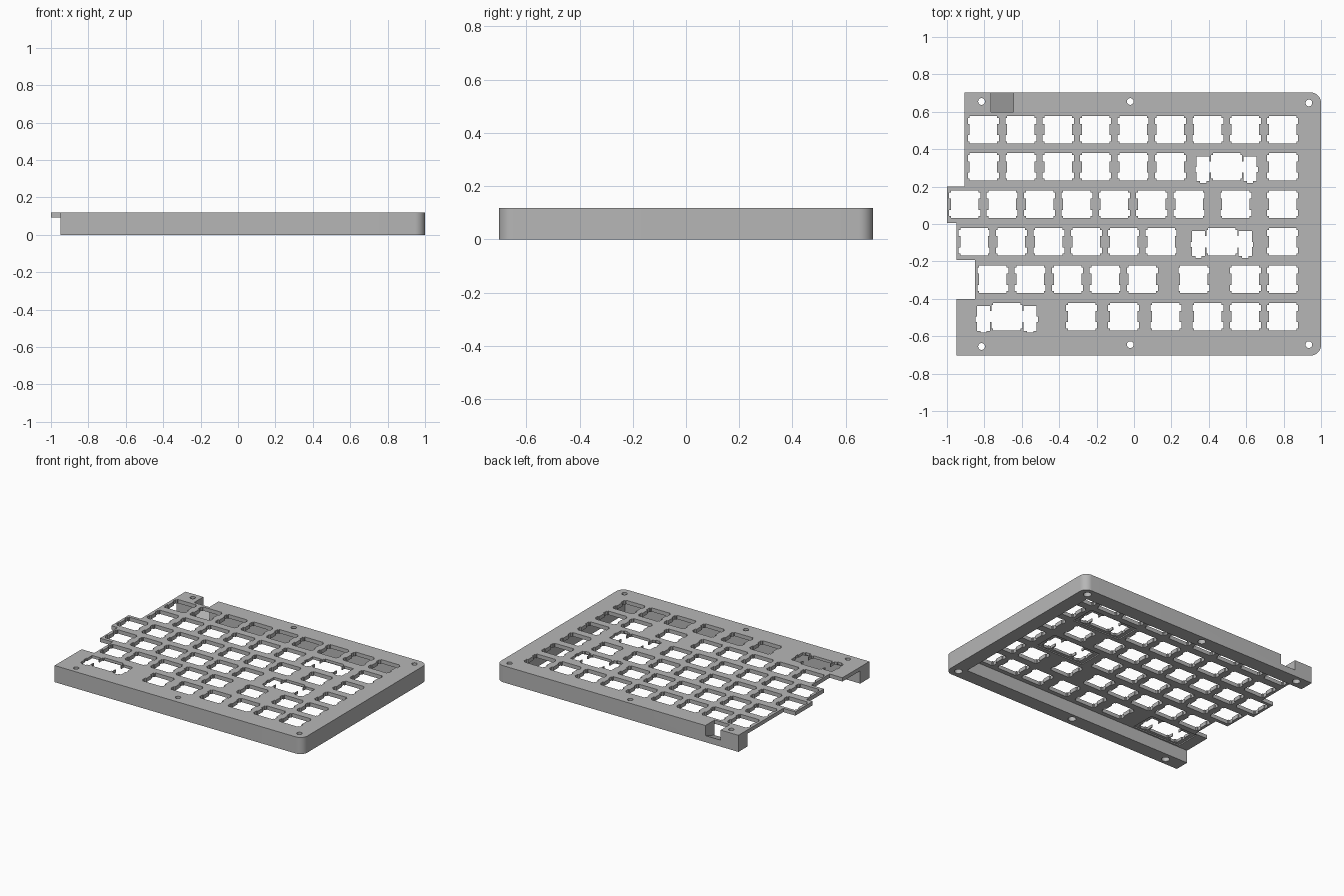
import bpy, bmesh, math
from mathutils import Matrix

cube = bpy.data.objects.get("Cube")
if cube:
    bpy.data.objects.remove(cube, do_unlink=True)

TOP, PLATE_BOTTOM, WALL_INNER = 0.118, 0.091, 0.6

grey = bpy.data.materials.new("plain_grey")
grey.use_nodes = True
grey.diffuse_color = (0.47, 0.47, 0.47, 1)
grey.node_tree.nodes["Principled BSDF"].inputs["Base Color"].default_value = grey.diffuse_color


def prism(bm, points, low, high):
    """Extrude a closed xy outline from low to high."""
    face = bm.faces.new([bm.verts.new((x, y, low)) for x, y in points])
    geom = bmesh.ops.extrude_face_region(bm, geom=[face])["geom"]
    verts = [g for g in geom if isinstance(g, bmesh.types.BMVert)]
    bmesh.ops.translate(bm, verts=verts, vec=(0, 0, high - low))


def box(x0, x1, y0, y1):
    return [(x0, y0), (x1, y0), (x1, y1), (x0, y1)]


def circle(x, y, r, n=24):
    return [(x + r * math.cos(i * math.tau / n), y + r * math.sin(i * math.tau / n))
            for i in range(n)]


def arc(x, y, r, start, n=10):
    return [(x + r * math.cos(math.radians(start + 90 * i / n)),
             y + r * math.sin(math.radians(start + 90 * i / n))) for i in range(n + 1)]


def mirrored(half):
    return half + [(-x, y) for x, y in reversed(half)]


def finish(name, bm):
    bmesh.ops.recalc_face_normals(bm, faces=bm.faces)
    mesh = bpy.data.meshes.new(name)
    bm.to_mesh(mesh)
    bm.free()
    mesh.materials.append(grey)
    obj = bpy.data.objects.new(name, mesh)
    bpy.context.collection.objects.link(obj)
    return obj


def cut(target, bm):
    """Subtract the solids in bm from target and discard them."""
    cutter = finish("cutter", bm)
    cutter.hide_render = True
    mod = target.modifiers.new("cut", "BOOLEAN")
    mod.operation, mod.solver, mod.object = "DIFFERENCE", "EXACT", cutter
    bpy.context.view_layer.objects.active = target
    bpy.ops.object.modifier_apply(modifier=mod.name)
    bpy.data.objects.remove(cutter, do_unlink=True)


# Body outline: stepped left edge, rounded right corners
R = 0.055
outline = [(-0.95, -0.703)] + arc(1 - R, -0.703 + R, R, -90) + arc(1 - R, 0.703 - R, R, 0)
outline += [(-0.905, 0.703), (-0.905, 0.2), (-1, 0.2), (-1, 0.005), (-0.95, 0.005),
            (-0.95, -0.193), (-0.85, -0.193), (-0.85, -0.4), (-0.95, -0.4)]
bm = bmesh.new()
prism(bm, outline, 0, TOP)
body = finish("keyboard_plate", bm)

# Hollow underside, open on the left
bm = bmesh.new()
prism(bm, box(-1.2, 0.9, -WALL_INNER, WALL_INNER), -0.1, PLATE_BOTTOM)
cut(body, bm)

# Switch cut-out, and wide-key cut-out with stabiliser wings
H, N = 0.0735, 0.083
upper = [(H, H), (H, 0.063), (N, 0.063), (N, 0.03)]
lower = [(x, -y) for x, y in reversed(upper)]
wing = [(0.09, 0.03), (0.09, 0.057), (0.16, 0.057), (0.16, 0), (0.167, 0), (0.167, -0.028),
        (0.16, -0.028), (0.16, -0.076), (0.142, -0.076), (0.142, -0.086), (0.108, -0.086),
        (0.108, -0.076), (0.09, -0.076), (0.09, -0.03)]
switch_hole = mirrored(upper + [(H, 0.03), (H, -0.03)] + lower)
wide_hole = mirrored(upper + wing + lower)

# Rows from back to front: first x and count of the regular run, then the odd keys
rows = [(-0.805, 8, []), (-0.805, 6, []), (-0.905, 7, [0.545]), (-0.855, 6, []),
        (-0.755, 5, [0.32, 0.595]), (-0.28, 4, [0.595])]
wide_keys = [(0.495, 0.305), (0.47, -0.095), (-0.68, -0.495)]

# Shallow pockets under the wide keys
bm = bmesh.new()
for x, y in wide_keys:
    prism(bm, box(x - 0.19, x + 0.19, y - 0.094, y + 0.085), 0.08, PLATE_BOTTOM + 0.008)
cut(body, bm)

# All key openings
bm = bmesh.new()
for i, (start, count, extra) in enumerate(rows):
    pitch = 0.225 if i == 5 else 0.2
    y = 0.505 - 0.2 * i
    for x in [start + pitch * k for k in range(count)] + extra + [0.795]:
        prism(bm, [(x + px, y + py) for px, py in switch_hole], 0.05, 0.2)
for x, y in wide_keys:
    prism(bm, [(x + px, y + py) for px, py in wide_hole], 0.05, 0.2)
cut(body, bm)

# Screw holes, counterbored from below
screws = [(-0.815, 0.655), (-0.02, 0.655), (0.935, 0.647),
          (-0.815, -0.655), (-0.02, -0.645), (0.935, -0.645)]
for radius, low, high in ((0.018, -0.1, 0.2), (0.026, -0.1, 0.04)):
    bm = bmesh.new()
    for x, y in screws:
        prism(bm, circle(x, y, radius), low, high)
    cut(body, bm)

# Cable port in the back wall, its floor sloping down inward
bm = bmesh.new()
prism(bm, [(0.599, 0.01), (0.72, 0.052), (0.72, 0.2), (0.599, 0.2)], -0.765, -0.645)
# Turn the (y, z, x) profile upright
bm.transform(Matrix(((0, 0, 1, 0), (1, 0, 0, 0), (0, 1, 0, 0), (0, 0, 0, 1))))
cut(body, bm)

bpy.ops.object.select_all(action="DESELECT")
body.select_set(True)
bpy.context.view_layer.objects.active = body
bpy.ops.object.shade_smooth_by_angle(angle=math.radians(30))
